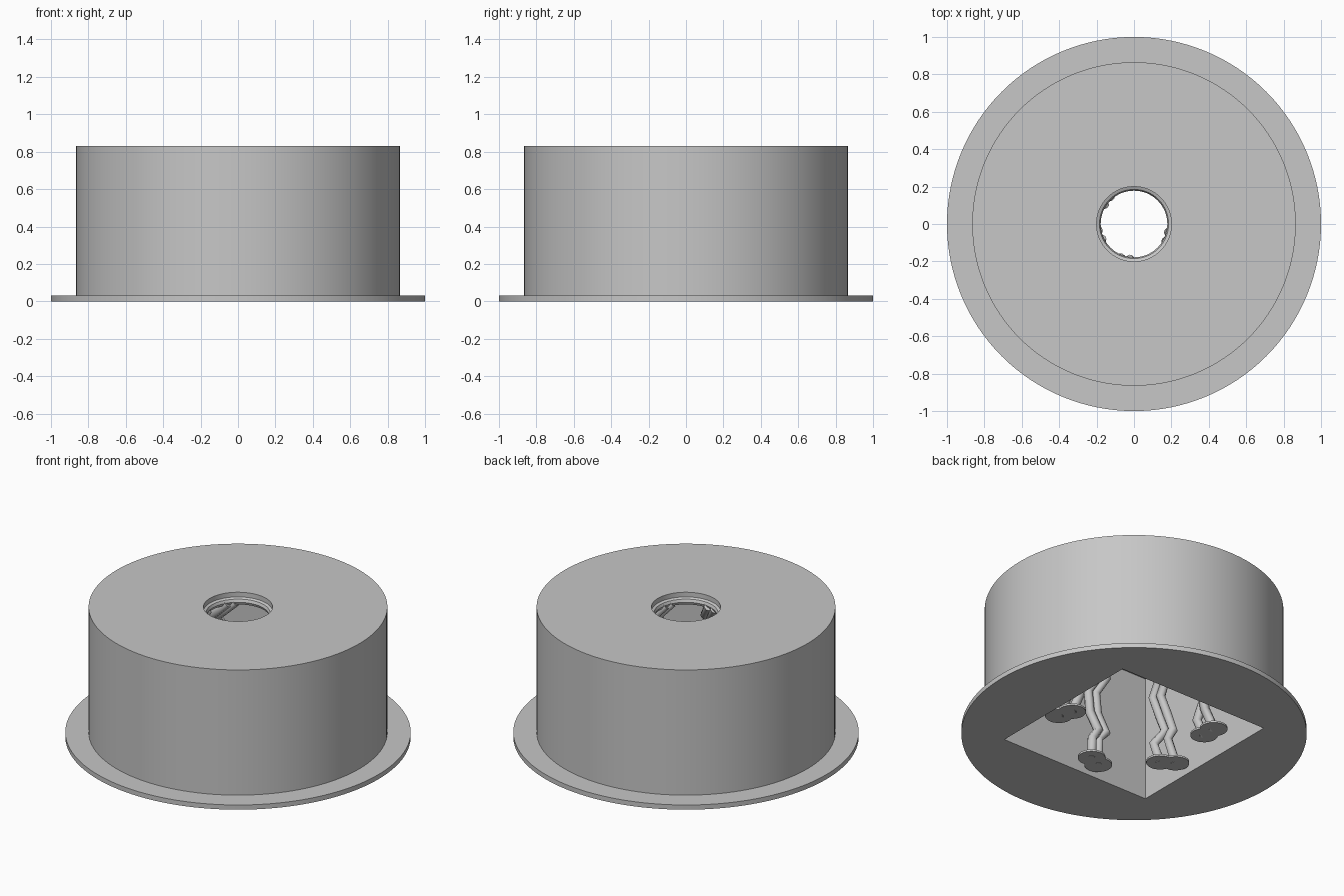
import bpy, bmesh, math
from mathutils import Vector, Matrix

if "Cube" in bpy.data.objects:
    bpy.data.objects.remove(bpy.data.objects["Cube"], do_unlink=True)

grey = bpy.data.materials.new("plain_grey")
grey.use_nodes = True
COLOR = (0.57, 0.57, 0.57, 1)
grey.diffuse_color = COLOR
for node in grey.node_tree.nodes:
    if node.type == 'BSDF_PRINCIPLED':
        node.inputs["Base Color"].default_value = COLOR


def activate(ob):
    bpy.ops.object.select_all(action='DESELECT')
    ob.select_set(True)
    bpy.context.view_layer.objects.active = ob


def make_object(name, bm):
    bmesh.ops.recalc_face_normals(bm, faces=bm.faces)
    mesh = bpy.data.meshes.new(name)
    bm.to_mesh(mesh)
    bm.free()
    mesh.materials.append(grey)
    ob = bpy.data.objects.new(name, mesh)
    bpy.context.collection.objects.link(ob)
    return ob


def lathe(name, profile, segments):
    bm = bmesh.new()
    verts = [bm.verts.new((r, 0, z)) for r, z in profile]
    edges = [bm.edges.new(pair) for pair in zip(verts, verts[1:])]
    bmesh.ops.spin(bm, geom=verts + edges, axis=(0, 0, 1), cent=(0, 0, 0),
                   angle=math.tau, steps=segments, use_duplicate=False)
    bmesh.ops.remove_doubles(bm, verts=bm.verts, dist=1e-5)
    # close the open ends with single flat caps
    bmesh.ops.holes_fill(bm, edges=[e for e in bm.edges if e.is_boundary], sides=0)
    return make_object(name, bm)


def cut(ob, cutter):
    mod = ob.modifiers.new("cut", 'BOOLEAN')
    mod.operation = 'DIFFERENCE'
    mod.solver = 'EXACT'
    mod.object = cutter
    activate(ob)
    bpy.ops.object.modifier_apply(modifier=mod.name)
    bpy.data.objects.remove(cutter, do_unlink=True)


# Drum with a flange, hollowed by a square chamber and a round top opening
housing = lathe("housing", [(1, 0), (1, 0.03), (0.865, 0.03), (0.865, 0.83)], 128)
bm = bmesh.new()
bmesh.ops.create_cube(bm, size=1, matrix=Matrix.Translation((0, 0, 0.3))
                      @ Matrix.Diagonal((1.066, 1.066, 1, 1)))
cut(housing, make_object("chamber_cutter", bm))
cut(housing, lathe("opening_cutter", [(0.2, 0.7), (0.2, 0.95)], 64))
activate(housing)
bpy.ops.object.shade_smooth_by_angle(angle=math.radians(30))

# Faceted collar under the opening
bm = bmesh.new()
loop = []
for i in range(8):
    a = math.tau * i / 8
    loop.append(bm.verts.new((0.202 + 0.024 * math.cos(a), 0, 0.776 + 0.024 * math.sin(a))))
rim = [bm.edges.new((loop[i], loop[i - 1])) for i in range(8)]
bmesh.ops.spin(bm, geom=loop + rim, axis=(0, 0, 1), cent=(0, 0, 0),
               angle=math.tau, steps=64, use_duplicate=False)
bmesh.ops.remove_doubles(bm, verts=bm.verts, dist=1e-5)
make_object("opening_collar", bm)


def tube(name, points, radius):
    curve = bpy.data.curves.new(name, 'CURVE')
    curve.dimensions = '3D'
    curve.bevel_depth = radius
    curve.bevel_resolution = 2
    curve.use_fill_caps = True
    spline = curve.splines.new('POLY')
    spline.points.add(len(points) - 1)
    for p, co in zip(spline.points, points):
        p.co = (*co, 1)
    curve.materials.append(grey)
    ob = bpy.data.objects.new(name, curve)
    bpy.context.collection.objects.link(ob)
    activate(ob)
    bpy.ops.object.convert(target='MESH')


# Crooked legs in pairs: (outward, sideways, height) along each path
UPPER = [(0.19, 0.0, 0.77), (0.25, 0.09, 0.67), (0.36, 0.02, 0.56),
         (0.39, 0.075, 0.46), (0.42, 0.045, 0.34), (0.40, 0.0, 0.22)]
LOWER = [[(0.37, 0.06, 0.14), (0.41, 0.04, 0.035)],
         [(0.41, -0.01, 0.18), (0.46, -0.035, 0.035)]]
for pair, degrees in enumerate((144, 203, 261, 344)):
    turn = Matrix.Rotation(math.radians(degrees), 3, 'Z')
    for side, lower in enumerate(LOWER):
        label = f"{pair + 1}_{'ab'[side]}"
        shift = Vector((0, -0.05 * side, 0))
        path = [turn @ (Vector(p) + shift) for p in UPPER]
        path += [turn @ Vector(p) for p in lower]
        tube("leg_" + label, path, 0.028)
        # Round foot pad
        bm = bmesh.new()
        bmesh.ops.create_cone(bm, cap_ends=True, segments=24, radius1=0.08,
                              radius2=0.08, depth=0.012,
                              matrix=Matrix.Translation(path[-1]))
        make_object("foot_" + label, bm)
